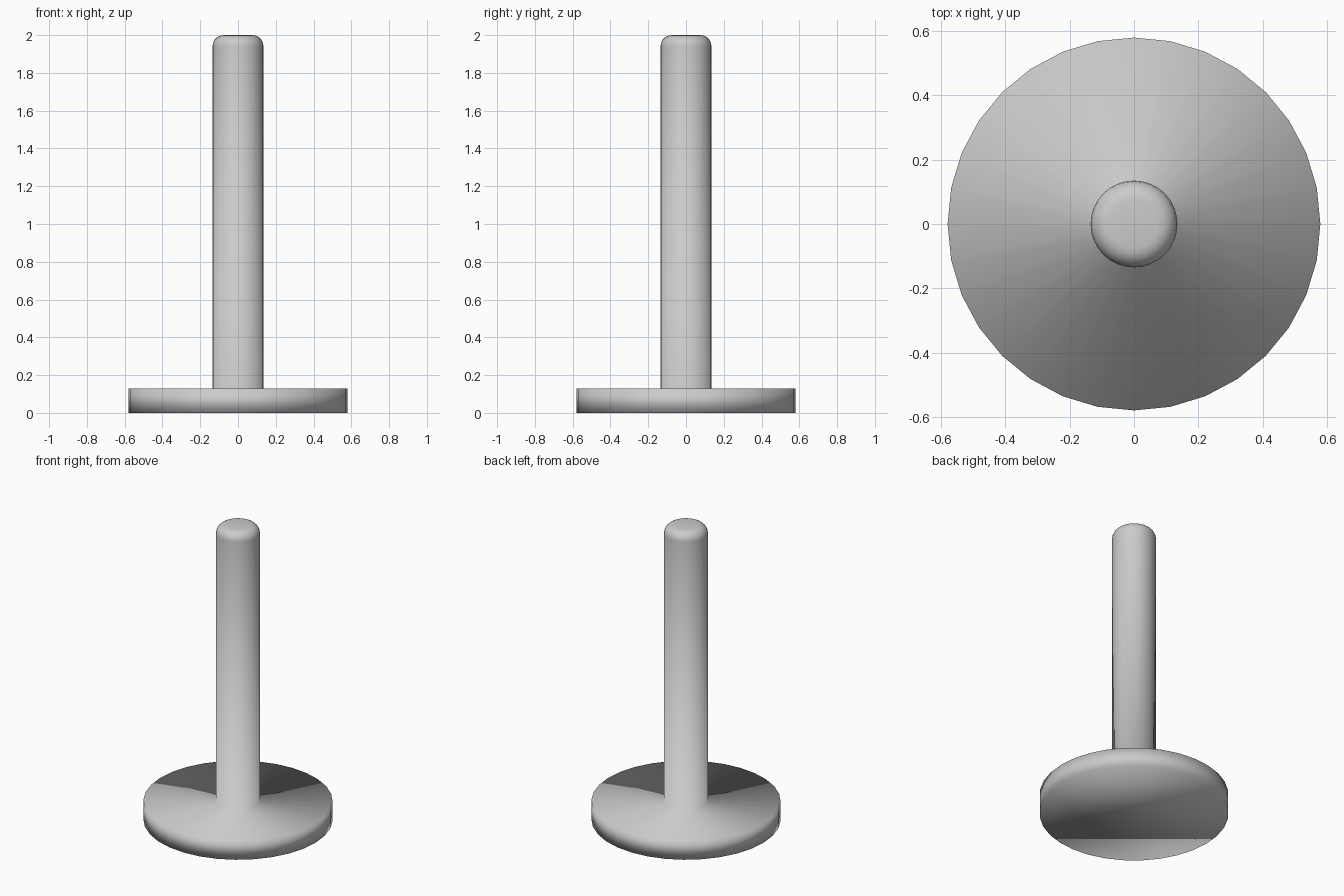
import bpy, bmesh
from math import sin, cos, pi, radians

if "Cube" in bpy.data.objects:
    bpy.data.objects.remove(bpy.data.objects["Cube"])

SIDES = 32
POLE_R, ROUND, TOP = 0.135, 0.06, 2.0

# Profile (radius, z): disc foot, pole, rounded tip
profile = [(0.58, 0.0), (0.58, 0.13), (POLE_R, 0.13)]
for i in range(6):
    a = radians(90 * i / 5)
    profile.append((POLE_R - ROUND + ROUND * cos(a), TOP - ROUND + ROUND * sin(a)))

# Lathe the profile into one continuous smooth surface
bm = bmesh.new()
rings = [[bm.verts.new((r * cos(2 * pi * k / SIDES), r * sin(2 * pi * k / SIDES), z))
          for k in range(SIDES)] for r, z in profile]
for lo, hi in zip(rings, rings[1:]):
    for k in range(SIDES):
        n = (k + 1) % SIDES
        bm.faces.new((lo[k], lo[n], hi[n], hi[k]))

# Flat caps below the foot and on the tip
bm.faces.new(rings[0][::-1])
bm.faces.new(rings[-1])
for f in bm.faces:
    f.smooth = True

mesh = bpy.data.meshes.new("pole_with_round_foot")
bm.to_mesh(mesh)
bm.free()
bpy.context.collection.objects.link(bpy.data.objects.new("pole_with_round_foot", mesh))
